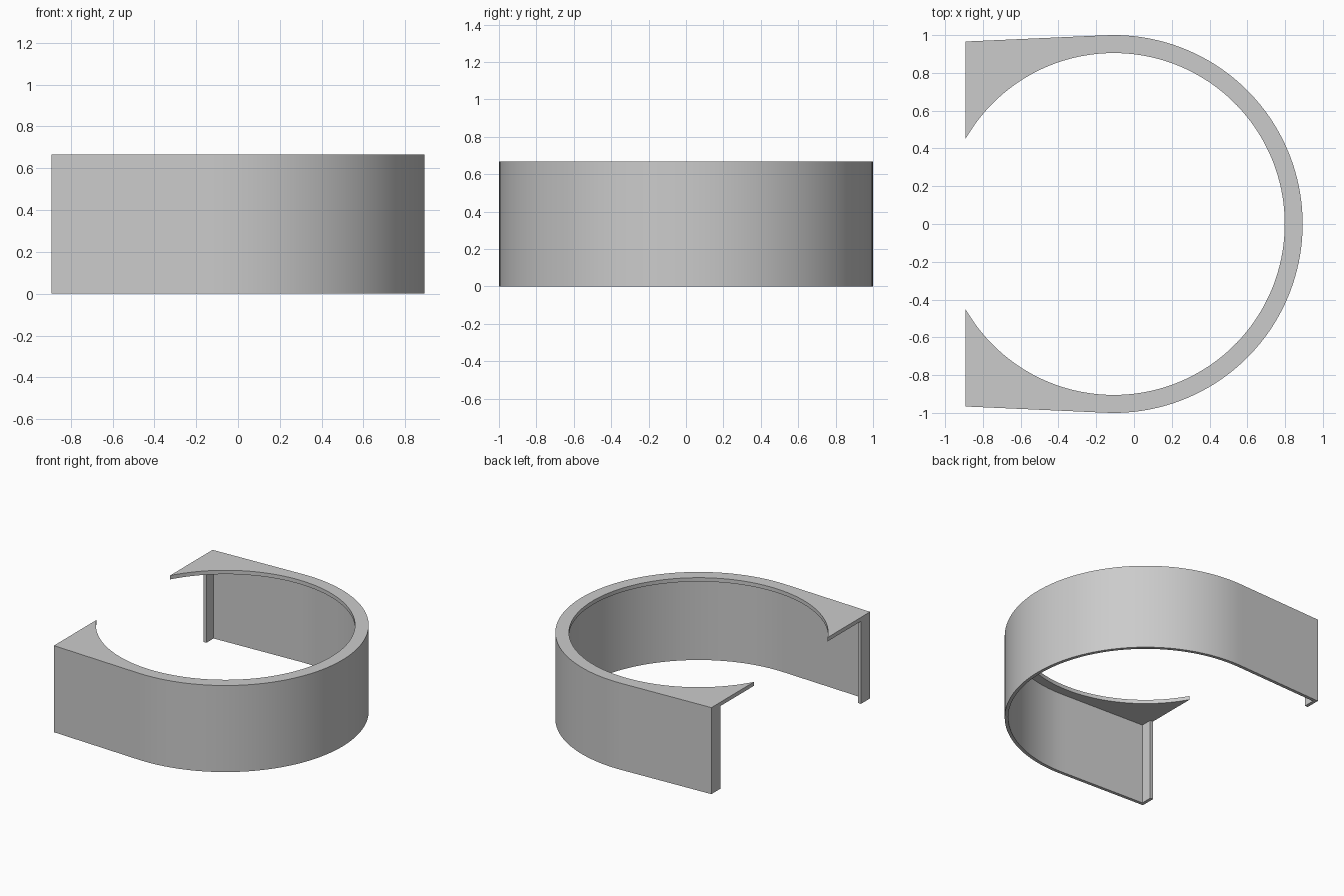
import bpy, bmesh, math
from mathutils import Vector

if "Cube" in bpy.data.objects:
    bpy.data.objects.remove(bpy.data.objects["Cube"])

HEIGHT, LID, WALL = 0.667, 0.03, 0.025
CX, END_X = -0.107, -0.893        # arc centre and open end
R_OUT, R_LID = 1.0, 0.905         # outer wall and lid opening radii
TANGENT = math.radians(92.55)     # where the arc turns into a straight arm
LIP_Y = 0.855                     # inner edge of the end lips


def polar(radius, angle):
    return Vector((CX + radius * math.cos(angle), radius * math.sin(angle)))


def half_stations():
    """Outer, wall-inner and lid-inner points from the closed side to one open end."""
    rows = []
    steps = 40
    for i in range(steps + 1):
        a = TANGENT * i / steps
        rows.append((polar(R_OUT, a), polar(R_OUT - WALL, a), polar(R_LID, a)))
    start, normal = polar(R_OUT, TANGENT), polar(1, TANGENT) - Vector((CX, 0))
    run = start.x - END_X
    end = Vector((END_X, start.y + run * normal.x / normal.y))
    last_angle = math.acos((END_X - CX) / R_LID)
    n = 20
    for s in [i / n for i in range(1, n - 1)] + [1 - WALL / run, 1]:
        outer = start.lerp(end, s)
        inner = outer - Vector((0, WALL / normal.y))
        rows.append((outer, inner, polar(R_LID, TANGENT + (last_angle - TANGENT) * s)))
    return rows


# Mirror the half into a full run of stations
half = half_stations()
flipped = [tuple(Vector((p.x, -p.y)) for p in row) for row in half[:0:-1]]
stations = flipped + half

# Sweep an L-shaped section: thin wall with a flat rim on top
bm = bmesh.new()
rings = []
for outer, inner, lid in stations:
    section = [(outer, 0), (outer, HEIGHT), (lid, HEIGHT),
               (lid, HEIGHT - LID), (inner, HEIGHT - LID), (inner, 0)]
    rings.append([bm.verts.new((p.x, p.y, z)) for p, z in section])
inner_faces = []
for a, b in zip(rings, rings[1:]):
    for k in range(6):
        j = (k + 1) % 6
        face = bm.faces.new((a[k], b[k], b[j], a[j]))
        if k == 4:
            inner_faces.append(face)
bm.faces.new(rings[0])
bm.faces.new(rings[-1][::-1])
bmesh.ops.recalc_face_normals(bm, faces=bm.faces[:])

# Pull the last inner wall faces inward to form the end lips
for face in (inner_faces[0], inner_faces[-1]):
    result = bmesh.ops.extrude_discrete_faces(bm, faces=[face])
    for v in result["faces"][0].verts:
        v.co.y = math.copysign(LIP_Y, v.co.y)

mesh = bpy.data.meshes.new("open_ring_cover")
bm.to_mesh(mesh)
bm.free()
cover = bpy.data.objects.new("open_ring_cover", mesh)
bpy.context.collection.objects.link(cover)

# Plain grey
grey = bpy.data.materials.new("plain_grey")
grey.use_nodes = True
colour = (0.6, 0.6, 0.6, 1)
grey.diffuse_color = colour
grey.node_tree.nodes["Principled BSDF"].inputs["Base Color"].default_value = colour
mesh.materials.append(grey)

bpy.ops.object.select_all(action="DESELECT")
cover.select_set(True)
bpy.context.view_layer.objects.active = cover
bpy.ops.object.shade_smooth_by_angle(angle=math.radians(30))
